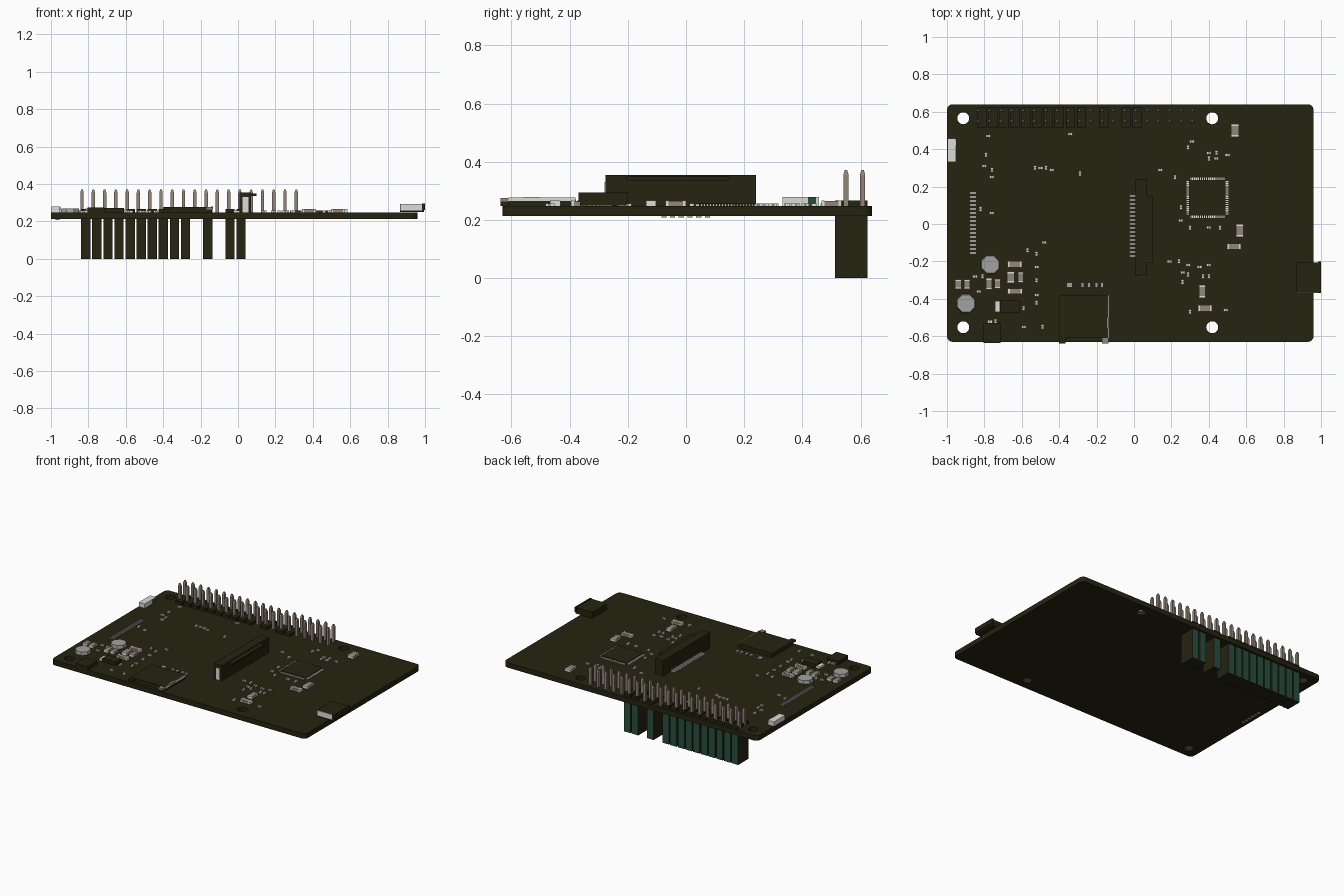
import bpy, bmesh, math
from mathutils import Matrix, Vector

if "Cube" in bpy.data.objects:
    bpy.data.objects.remove(bpy.data.objects["Cube"])

TOP, BOT = 0.248, 0.213


def mat(name, r, g, b):
    m = bpy.data.materials.new(name)
    m.diffuse_color = (r, g, b, 1)
    m.use_nodes = True
    m.node_tree.nodes["Principled BSDF"].inputs["Base Color"].default_value = m.diffuse_color
    return m


OLIVE = mat("dark olive", 0.019, 0.017, 0.005)
BEIGE = mat("warm grey metal", 0.29, 0.24, 0.19)
WHITE = mat("pale solder", 0.72, 0.72, 0.68)
GREY = mat("mid grey", 0.36, 0.36, 0.35)
GREEN = mat("dark green", 0.02, 0.075, 0.045)


def finish(bm, name, mats):
    me = bpy.data.meshes.new(name)
    bm.normal_update()
    bm.to_mesh(me)
    bm.free()
    for m in mats:
        me.materials.append(m)
    ob = bpy.data.objects.new(name, me)
    bpy.context.collection.objects.link(ob)
    return ob


def add_box(bm, x0, x1, y0, y1, z0, z1, index=0):
    c = Vector(((x0 + x1) / 2, (y0 + y1) / 2, (z0 + z1) / 2))
    m = Matrix.Translation(c) @ Matrix.Diagonal((x1 - x0, y1 - y0, z1 - z0, 1))
    vs = bmesh.ops.create_cube(bm, size=1, matrix=m)["verts"]
    for f in {f for v in vs for f in v.link_faces}:
        f.material_index = index


def boxes(name, items, m):
    bm = bmesh.new()
    for b in items:
        add_box(bm, *b)
    return finish(bm, name, [m])


# Board: outline with four round holes, as a filled and extruded curve
cu = bpy.data.curves.new("circuit_board", "CURVE")
cu.dimensions = "2D"
cu.fill_mode = "BOTH"
cu.extrude = (TOP - BOT) / 2


def outline(points):
    s = cu.splines.new("POLY")
    s.points.add(len(points) - 1)
    for p, (x, y) in zip(s.points, points):
        p.co = (x, y, 0, 1)
    s.use_cyclic_u = True


X0, X1, Y0, Y1, R = -1.0, 0.96, -0.63, 0.64, 0.03
edge = []
for cx, cy, a0 in ((X1 - R, Y1 - R, 0), (X0 + R, Y1 - R, 90),
                   (X0 + R, Y0 + R, 180), (X1 - R, Y0 + R, 270)):
    for k in range(5):
        a = math.radians(a0 + k * 22.5)
        edge.append((cx + R * math.cos(a), cy + R * math.sin(a)))
outline(edge)
for hx in (-0.913, 0.418):
    for hy in (-0.552, 0.565):
        outline([(hx + 0.032 * math.cos(k * math.pi / 12),
                  hy + 0.032 * math.sin(k * math.pi / 12)) for k in range(24)])
board = bpy.data.objects.new("circuit_board", cu)
bpy.context.collection.objects.link(board)
board.location.z = (TOP + BOT) / 2
cu.materials.append(OLIVE)
bpy.context.view_layer.objects.active = board
board.select_set(True)
bpy.ops.object.convert(target="MESH")

# Header sockets hanging below the board, green on the back
PX = [-0.834 + 0.0603 * i for i in range(20)]
bm = bmesh.new()
for i in (0, 1, 2, 3, 4, 5, 6, 7, 8, 9, 11, 13, 14):
    c = PX[i] + 0.02 - 0.001 * i
    add_box(bm, c - 0.025, c + 0.025, 0.512, 0.624, 0, BOT)
    add_box(bm, c - 0.025, c + 0.025, 0.512, 0.624, TOP, 0.267)
bm.normal_update()
for f in bm.faces:
    if f.normal.y > 0.5 and f.calc_center_median().z < BOT:
        f.material_index = 1
finish(bm, "header_sockets", [OLIVE, GREEN])

# Header pins with tapered tips
bm = bmesh.new()
for x in PX:
    for y in (0.55, 0.607):
        add_box(bm, x - 0.009, x + 0.009, y - 0.009, y + 0.009, TOP, 0.355)
        bmesh.ops.create_cone(bm, cap_ends=True, segments=4, radius1=0.0127,
                              radius2=0.006, depth=0.016,
                              matrix=Matrix.Translation((x, y, 0.363))
                              @ Matrix.Rotation(math.pi / 4, 4, "Z"))
finish(bm, "header_pins", [BEIGE])

# Tall ribbon connector with overhanging lip, pale end and contact row
boxes("ribbon_connector", [(0.008, 0.07, -0.277, 0.24, TOP, 0.355),
                           (0.02, 0.1, -0.205, 0.15, 0.335, 0.349)], OLIVE)
boxes("ribbon_connector_end", [(0.025, 0.055, -0.28, -0.277, TOP, 0.33)], WHITE)
boxes("ribbon_contacts", [(-0.025, 0.008, 0.145 - 0.0214 * i, 0.155 - 0.0214 * i,
                           TOP, 0.257) for i in range(16)], WHITE)

# Side contact row near the left edge, and pads below it
boxes("left_contacts", [(-0.877, -0.845, 0.16 - 0.0214 * i, 0.17 - 0.0214 * i,
                         TOP, 0.256) for i in range(16)], GREY)
boxes("underside_pads", [(-0.975, -0.955, -0.085 + 0.03 * i, -0.067 + 0.03 * i,
                          0.208, BOT) for i in range(6)], GREY)

# Right port: dark shell, pale front side and inner tongue
boxes("side_port", [(0.865, 0.995, -0.365, -0.205, 0.25, 0.293),
                    (0.985, 1.0, -0.37, -0.2, 0.262, 0.295)], OLIVE)
boxes("side_port_side", [(0.868, 0.985, -0.369, -0.365, 0.257, 0.292)], WHITE)

# Card slot and small power port on the front edge
boxes("card_slot", [(-0.398, -0.138, -0.61, -0.38, TOP, 0.277),
                    (-0.4, -0.365, -0.638, -0.61, 0.262, 0.275)], OLIVE)
boxes("card_slot_side", [(-0.138, -0.134, -0.61, -0.38, 0.265, 0.277)], WHITE)
boxes("card_slot_clips", [(-0.17, -0.136, -0.638, -0.61, 0.262, 0.276),
                          (-0.145, -0.134, -0.56, -0.5, 0.265, 0.279)], BEIGE)
boxes("power_port", [(-0.805, -0.715, -0.637, -0.53, TOP, 0.275)], OLIVE)

# Dark flat chips
boxes("power_chip", [(-0.715, -0.61, -0.475, -0.41, TOP, 0.272)], OLIVE)
boxes("power_chip_tab", [(-0.742, -0.716, -0.47, -0.412, TOP, 0.262)], WHITE)
boxes("main_chip", [(0.295, 0.49, 0.045, 0.235, TOP, 0.259)], OLIVE)
pads = []
for i in range(18):
    x, y = 0.304 + 0.0104 * i, 0.053 + 0.0103 * i
    pads += [(x - 0.003, x + 0.003, a, a + 0.014, TOP, 0.254) for a in (0.032, 0.234)]
    pads += [(a, a + 0.016, y - 0.003, y + 0.003, TOP, 0.254) for a in (0.28, 0.489)]
boxes("main_chip_legs", pads, WHITE)

# Status light at the left edge
boxes("status_light", [(-0.998, -0.952, 0.332, 0.457, TOP, 0.279)], WHITE)
boxes("status_light_band", [(-0.952, -0.948, 0.42, 0.447, TOP, 0.278)], GREEN)

# Round coils, octagonal
bm = bmesh.new()
for x, y in ((-0.768, -0.217), (-0.898, -0.425)):
    bmesh.ops.create_cone(bm, cap_ends=True, segments=8, radius1=0.054, radius2=0.05,
                          depth=0.022, matrix=Matrix.Translation((x, y, 0.259))
                          @ Matrix.Rotation(math.pi / 8, 4, "Z"))
finish(bm, "coils", [GREY])

# Capacitors: warm middle, pale ends along the long axis (x, y, width, length)
caps = [(0.54, 0.5, .045, .07), (0.565, -0.035, .04, .07), (0.535, -0.12, .075, .034),
        (0.365, -0.36, .036, .07), (0.38, -0.45, .075, .036), (-0.638, -0.215, .078, .034),
        (-0.66, -0.285, .04, .06), (-0.606, -0.285, .03, .055), (-0.635, -0.36, .08, .03),
        (-0.94, -0.323, .034, .05), (-0.893, -0.323, .034, .05),
        (-0.775, -0.32, .032, .06), (-0.73, -0.32, .03, .05)]
bm = bmesh.new()
for x, y, w, h in caps:
    w, h = w / 2, h / 2
    e = 0.3 * max(w, h)
    if w > h:
        add_box(bm, x - w + e, x + w - e, y - h, y + h, TOP, 0.265)
        for s in (-w, w - e):
            add_box(bm, x + s, x + s + e, y - h, y + h, TOP, 0.266, 1)
    else:
        add_box(bm, x - w, x + w, y - h + e, y + h - e, TOP, 0.265)
        for s in (-h, h - e):
            add_box(bm, x - w, x + w, y + s, y + s + e, TOP, 0.266, 1)
finish(bm, "capacitors", [BEIGE, WHITE])

# Row of parts behind the card slot
boxes("slot_pads", [(x - w, x + w, -0.34, -0.312, TOP, 0.257) for x, w in
                    ((-0.345, .015), (-0.275, .008), (-0.24, .008), (-0.2, .008), (-0.17, .008))],
      GREY)

# Scattered tiny parts, positions in hundredths
left = [(-78, 47), (-79, 37), (-80, 31), (-76, 29), (-76, 25), (-82, 8), (-76, 6),
        (-53, 30), (-50, 30), (-47, 30), (-44, 29), (-29, 27), (-34, 48), (-52, -16),
        (-48, -10), (-57, -14), (-52, -23), (-52, -30), (-52, -38), (-52, -42),
        (-85, -28), (-81, -28), (-83, -36), (-59, -45), (-59, -55), (-49, -55),
        (-77, -52), (-74, -52)]
right = [(31, 44), (29, 41), (40, 38), (44, 38), (50, 37), (40, 35), (44, 35), (22, 25),
         (14, 29), (25, 9), (25, 2), (30, -2), (40, -2), (46, -2), (19, -20), (24, -20),
         (26, -26), (26, -31), (29, -22), (29, -27), (35, -23), (37, -28), (40, -22),
         (40, -28), (49, -46), (30, -47)]
for name, spots in (("tiny_parts_left", left), ("tiny_parts_right", right)):
    bm = bmesh.new()
    for i, (x, y) in enumerate(spots):
        x, y = x / 100, y / 100
        w, h = (0.008, 0.012) if i % 2 else (0.012, 0.008)
        # dark body between two pale ends
        for k in (-1, 0, 1):
            sx, sy = (w * 0.68 * k, 0) if w > h else (0, h * 0.68 * k)
            bw, bh = (w * 0.34, h) if w > h else (w, h * 0.34)
            add_box(bm, x + sx - bw, x + sx + bw, y + sy - bh, y + sy + bh,
                    TOP, 0.257, 1 if k == 0 else 0)
    finish(bm, name, [WHITE, BEIGE])
